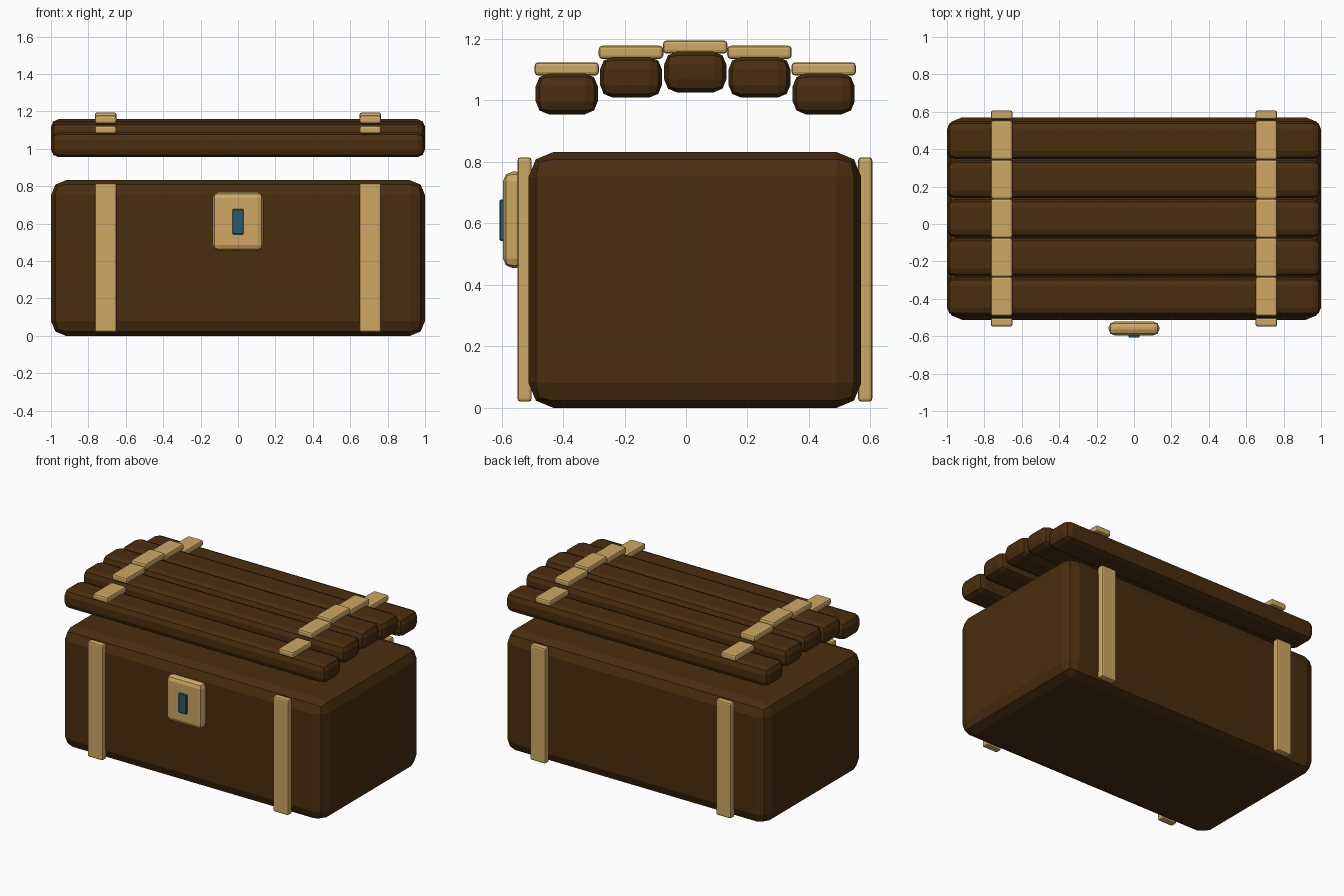
import bpy, bmesh

if "Cube" in bpy.data.objects:
    bpy.data.objects.remove(bpy.data.objects["Cube"])


def material(name, rgb):
    m = bpy.data.materials.new(name)
    m.diffuse_color = (*rgb, 1)
    m.use_nodes = True
    m.node_tree.nodes["Principled BSDF"].inputs["Base Color"].default_value = m.diffuse_color
    return m


wood = material("dark wood", (0.068, 0.027, 0.005))
brass = material("brass", (0.61, 0.39, 0.125))
teal = material("dark teal", (0.023, 0.105, 0.16))


def block(name, x, y, z, bevel, mat, segments=2):
    """Bevelled box filling the given (min, max) ranges."""
    bm = bmesh.new()
    bmesh.ops.create_cube(bm, size=1)
    for v in bm.verts:
        v.co = [r[0] + (c + 0.5) * (r[1] - r[0]) for c, r in zip(v.co, (x, y, z))]
    bmesh.ops.bevel(bm, geom=bm.edges[:], offset=bevel, segments=segments,
                    profile=0.5, affect='EDGES')
    bmesh.ops.recalc_face_normals(bm, faces=bm.faces[:])
    me = bpy.data.meshes.new(name)
    bm.to_mesh(me)
    bm.free()
    me.materials.append(mat)
    ob = bpy.data.objects.new(name, me)
    bpy.context.collection.objects.link(ob)
    return ob


CY = 0.03                       # chest centre in y
STRAPS = ((-0.765, -0.65), (0.65, 0.765))

# Chest body
block("chest_body", (-1, 1), (-0.512, 0.57), (0, 0.832), 0.08, wood)

# Vertical straps, front and back
for sx in STRAPS:
    block("front_strap", sx, (-0.548, -0.502), (0.02, 0.815), 0.01, brass)
    block("back_strap", sx, (0.56, 0.606), (0.02, 0.815), 0.01, brass)

# Lock plate and keyhole
block("lock_plate", (-0.135, 0.135), (-0.595, -0.522), (0.455, 0.768), 0.03, brass)
block("keyhole", (-0.03, 0.03), (-0.607, -0.585), (0.543, 0.677), 0.004, teal, 1)

# Arched lid planks, each with two strap pieces
for i, bottom in zip(range(-2, 3), (0.955, 1.009, 1.026, 1.009, 0.955)):
    cy = CY + 0.209 * i
    block("lid_plank", (-1, 1), (cy - 0.101, cy + 0.101),
          (bottom, bottom + 0.133), 0.042, wood)
    for sx in STRAPS:
        block("lid_strap", sx, (cy - 0.105, cy + 0.105),
              (bottom + 0.126, bottom + 0.169), 0.012, brass)
